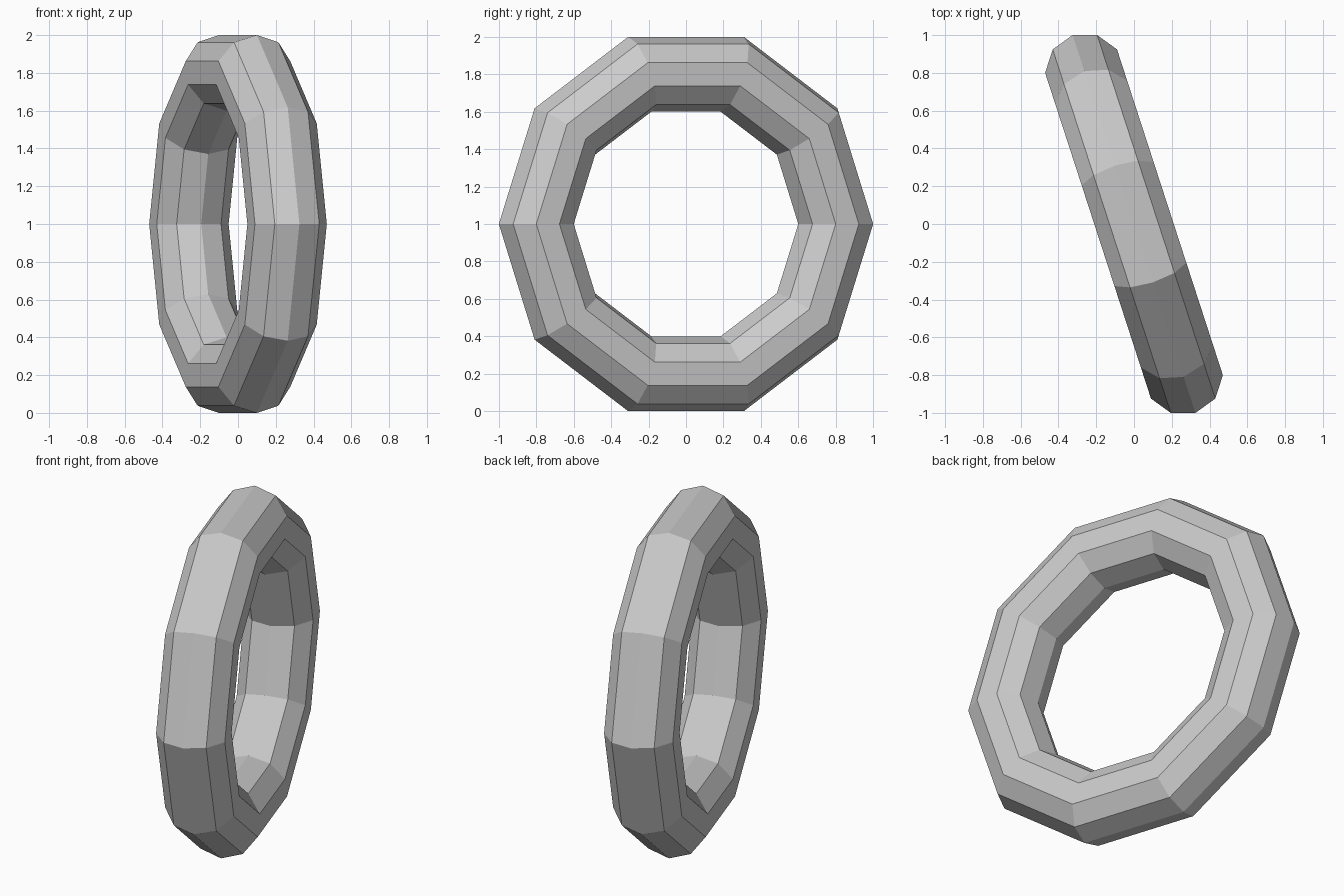
import bpy
from math import radians

if "Cube" in bpy.data.objects:
    bpy.data.objects.remove(bpy.data.objects["Cube"])

# Upright ten-sided ring, turned about the vertical axis
bpy.ops.mesh.primitive_torus_add(
    major_segments=10, minor_segments=10,
    major_radius=0.8412, minor_radius=0.2103,
    location=(0, 0, 1), rotation=(radians(90), 0, radians(108)))
ring = bpy.context.object
ring.name = "ring"

# Flat facets
for face in ring.data.polygons:
    face.use_smooth = False
